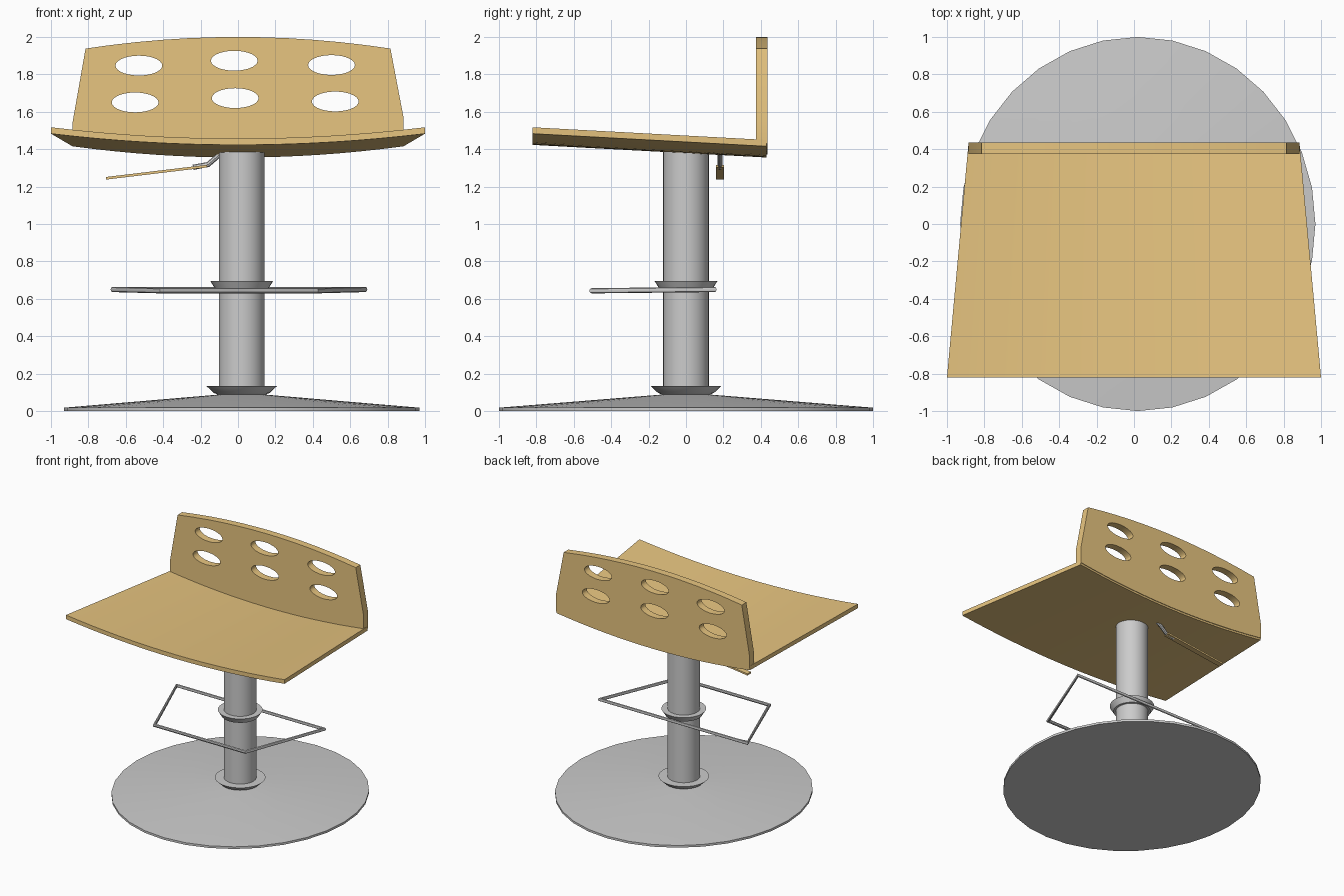
import bpy, bmesh, math

if "Cube" in bpy.data.objects:
    bpy.data.objects.remove(bpy.data.objects["Cube"])

tan = bpy.data.materials.new("tan_wood")
tan.diffuse_color = (0.8, 0.557, 0.215, 1)
tan.use_nodes = True
tan.node_tree.nodes["Principled BSDF"].inputs["Base Color"].default_value = tan.diffuse_color


def finish(obj, mat=None, angle=35):
    if mat:
        obj.data.materials.append(mat)
    bpy.ops.object.select_all(action='DESELECT')
    obj.select_set(True)
    bpy.context.view_layer.objects.active = obj
    if obj.type == 'CURVE':
        bpy.ops.object.convert(target='MESH')
        obj = bpy.context.object
    bpy.ops.object.shade_smooth_by_angle(angle=math.radians(angle))
    return obj


def from_bmesh(name, bm, mat=None):
    bmesh.ops.recalc_face_normals(bm, faces=bm.faces)
    me = bpy.data.meshes.new(name)
    bm.to_mesh(me)
    bm.free()
    obj = bpy.data.objects.new(name, me)
    bpy.context.collection.objects.link(obj)
    return finish(obj, mat)


def lathe(name, profile, sx=1.0, cx=0.02, n=32):
    """Closed turned part from (radius, z) points, capped at both ends."""
    bm = bmesh.new()
    rings = [[bm.verts.new((cx + sx * r * math.cos(2 * math.pi * i / n),
                            r * math.sin(2 * math.pi * i / n), z))
              for i in range(n)] for r, z in profile]
    for a, b in zip(rings, rings[1:]):
        for i in range(n):
            j = (i + 1) % n
            bm.faces.new((a[i], a[j], b[j], b[i]))
    bm.faces.new(rings[0])
    bm.faces.new(rings[-1])
    return from_bmesh(name, bm)


def add_spline(cu, pts, cyclic):
    sp = cu.splines.new('POLY')
    sp.points.add(len(pts) - 1)
    for p, c in zip(sp.points, pts):
        p.co = (*c, 1)
    sp.use_cyclic_u = cyclic


def rod(name, pts, radius, cyclic=False):
    cu = bpy.data.curves.new(name, 'CURVE')
    cu.dimensions = '3D'
    cu.bevel_depth = radius
    cu.bevel_resolution = 2
    cu.use_fill_caps = True
    add_spline(cu, pts, cyclic)
    obj = bpy.data.objects.new(name, cu)
    bpy.context.collection.objects.link(obj)
    return finish(obj)


# Base, column and flared collars
lathe("base", [(1.0, 0.0), (1.0, 0.018), (0.13, 0.088)], sx=0.95)
lathe("column", [(0.122, 0.06), (0.122, 1.385)])
lathe("base_collar", [(0.12, 0.085), (0.15, 0.097), (0.19, 0.135)])
lathe("footrest_collar", [(0.14, 0.65), (0.168, 0.695)])

# Footrest loop
rod("footrest", [(-0.67, 0.155, 0.65), (-0.41, -0.505, 0.643),
                 (0.42, -0.505, 0.643), (0.68, 0.155, 0.65)], 0.014, True)

# Height lever with flat grip
rod("lever", [(-0.06, 0.182, 1.385), (-0.1, 0.182, 1.37),
              (-0.16, 0.182, 1.318), (-0.24, 0.182, 1.303)], 0.014)
bm = bmesh.new()
bmesh.ops.create_cube(bm, size=1)
for v in bm.verts:
    x, y, z = v.co
    v.co = (-0.435 + 0.54 * x, 0.182 + 0.045 * y, 1.277 + 0.065 * x + 0.014 * z)
from_bmesh("lever_grip", bm, tan)


# Dished, sloping seat
def seat_z(u, y):
    return 1.457 - 0.054 * (y + 0.82) + 0.06 * u * u


N = 16
bm = bmesh.new()
rows = []
for y, half in ((-0.82, 1.0), (0.43, 0.885)):
    for dz in (0, -0.034):
        rows.append([bm.verts.new((half * u, y, seat_z(u, y) + dz))
                     for u in (2 * i / N - 1 for i in range(N + 1))])
ft, fb, bt, bb = rows
for a, b in ((ft, bt), (bt, bb), (bb, fb), (fb, ft)):
    for i in range(N):
        bm.faces.new((a[i], a[i + 1], b[i + 1], b[i]))
for i in (0, N):
    bm.faces.new((ft[i], bt[i], bb[i], fb[i]))
from_bmesh("seat", bm, tan)

# Backrest panel with six oval holes
cu = bpy.data.curves.new("backrest", 'CURVE')
cu.dimensions = '2D'
cu.fill_mode = 'BOTH'
cu.extrude = 0.03
us = [2 * i / 12 - 1 for i in range(13)]
outline = [(0.885 * u, seat_z(u, 0.4) - 0.02, 0) for u in us]
outline += [(0.885, 1.57, 0)]
outline += [(-0.815 * u, 2.0 - 0.062 * u * u, 0) for u in us]
outline += [(-0.885, 1.54, 0)]
add_spline(cu, outline, True)
for cx, cz in ((-0.53, 1.847), (-0.02, 1.873), (0.5, 1.85),
               (-0.55, 1.65), (-0.015, 1.673), (0.52, 1.655)):
    add_spline(cu, [(cx + 0.125 * math.cos(t), cz + 0.053 * math.sin(t), 0)
                    for t in (2 * math.pi * k / 28 for k in range(28))], True)
back = bpy.data.objects.new("backrest", cu)
bpy.context.collection.objects.link(back)
back.rotation_euler = (math.pi / 2, 0, 0)
back.location = (0, 0.405, 0)
finish(back, tan)
